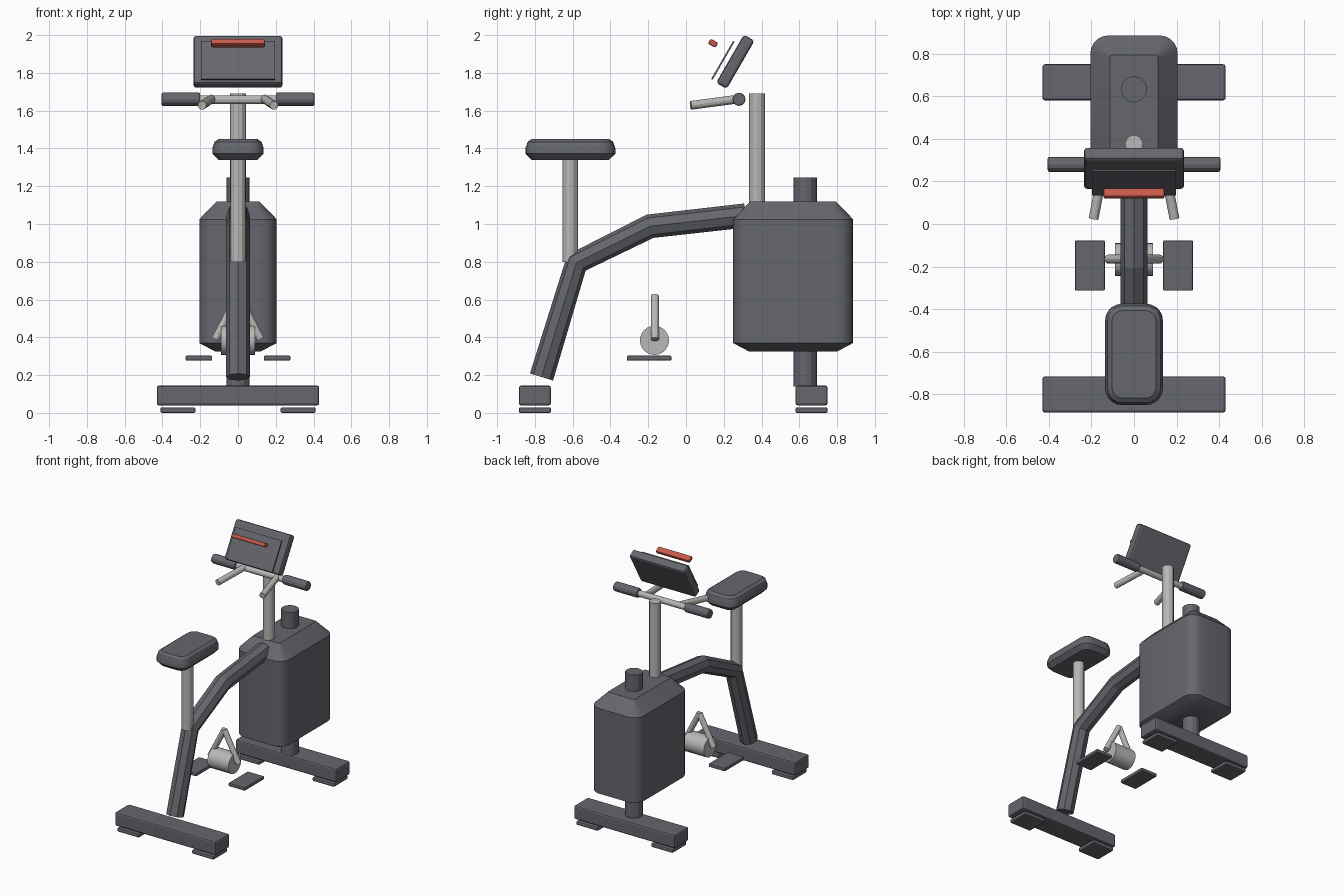
import bpy, bmesh, math
from mathutils import Vector, Matrix

cube = bpy.data.objects.get("Cube")
if cube:
    bpy.data.objects.remove(cube, do_unlink=True)


def material(name, rgb):
    m = bpy.data.materials.new(name)
    m.use_nodes = True
    m.diffuse_color = (*rgb, 1)
    m.node_tree.nodes["Principled BSDF"].inputs["Base Color"].default_value = (*rgb, 1)
    return m


DARK = material("charcoal", (0.13, 0.135, 0.155))
LIGHT = material("light_steel", (0.48, 0.48, 0.47))
RED = material("red", (0.58, 0.1, 0.07))


def finish(bm, name, mat, smooth=False):
    bmesh.ops.recalc_face_normals(bm, faces=bm.faces)
    me = bpy.data.meshes.new(name)
    bm.to_mesh(me)
    bm.free()
    me.materials.append(mat)
    ob = bpy.data.objects.new(name, me)
    bpy.context.collection.objects.link(ob)
    if smooth:
        bpy.ops.object.select_all(action="DESELECT")
        ob.select_set(True)
        bpy.context.view_layer.objects.active = ob
        bpy.ops.object.shade_smooth_by_angle(angle=math.radians(30))
    return ob


def box(name, centre, size, mat, bevel=0.0, tilt=0.0):
    """Bevelled box, tilted about x."""
    bm = bmesh.new()
    bmesh.ops.create_cube(bm, size=1, matrix=Matrix.Diagonal((*size, 1)))
    if bevel:
        bmesh.ops.bevel(bm, geom=bm.edges[:], offset=bevel, segments=2,
                        profile=0.5, affect="EDGES")
    bm.transform(Matrix.Translation(centre) @ Matrix.Rotation(tilt, 4, "X"))
    return finish(bm, name, mat)


def rod(name, a, b, r, mat, sides=12, bevel=0.0, smooth=False):
    """Cylinder between two points."""
    a, b = Vector(a), Vector(b)
    bm = bmesh.new()
    bmesh.ops.create_cone(bm, cap_ends=True, segments=sides, radius1=r,
                          radius2=r, depth=(b - a).length)
    if bevel:
        rims = [e for e in bm.edges if abs(e.verts[0].co.z - e.verts[1].co.z) < 1e-5]
        bmesh.ops.bevel(bm, geom=rims, offset=bevel, segments=2,
                        profile=0.5, affect="EDGES")
    turn = (b - a).to_track_quat("Z", "Y").to_matrix().to_4x4()
    bm.transform(Matrix.Translation((a + b) / 2) @ turn)
    return finish(bm, name, mat, smooth)


def rounded_loft(name, cy, half_x, half_y, radius, levels, mat, smooth=False):
    """Rounded rectangle stacked through (z, inset) levels."""
    bm = bmesh.new()
    rings = []
    for z, inset in levels:
        hx, hy = half_x - inset, half_y - inset
        r = max(radius - inset, 0.012)
        ring = []
        for i, (sx, sy) in enumerate(((1, 1), (-1, 1), (-1, -1), (1, -1))):
            for k in range(6):
                t = math.radians(90 * i + 18 * k)
                ring.append(bm.verts.new((sx * (hx - r) + r * math.cos(t),
                                          cy + sy * (hy - r) + r * math.sin(t), z)))
        rings.append(ring)
    n = len(rings[0])
    for lo, hi in zip(rings, rings[1:]):
        for i in range(n):
            j = (i + 1) % n
            bm.faces.new((lo[i], lo[j], hi[j], hi[i]))
    bm.faces.new(rings[0][::-1])
    bm.faces.new(rings[-1])
    return finish(bm, name, mat, smooth)


def bent_tube(name, points, r, mat):
    """Eight-sided tube along a bent path."""
    cu = bpy.data.curves.new(name, "CURVE")
    cu.dimensions = "3D"
    cu.bevel_depth = r
    cu.bevel_resolution = 2
    cu.use_fill_caps = True
    sp = cu.splines.new("POLY")
    sp.points.add(len(points) - 1)
    for p, (y, z) in zip(sp.points, points):
        p.co = (0, y, z, 1)
    sp.use_smooth = False
    cu.materials.append(mat)
    ob = bpy.data.objects.new(name, cu)
    bpy.context.collection.objects.link(ob)
    bpy.ops.object.select_all(action="DESELECT")
    ob.select_set(True)
    bpy.context.view_layer.objects.active = ob
    bpy.ops.object.convert(target="MESH")


SIDES = (("left", 1), ("right", -1))

# Floor beams and rubber pads
for end, y in (("front", -0.8), ("rear", 0.665)):
    box(end + "_floor_beam", (0, y, 0.092), (0.86, 0.17, 0.105), DARK, 0.012)
    for side, s in SIDES:
        box(f"{end}_{side}_floor_pad", (s * 0.318, y, 0.0145),
            (0.185, 0.17, 0.029), DARK, 0.008)

# Flywheel housing with its post
rounded_loft("flywheel_housing", 0.567, 0.205, 0.318, 0.085,
             ((0.325, 0.085), (0.37, 0), (1.025, 0), (1.12, 0.092)), DARK, True)
rod("rear_post", (0, 0.632, 0.14), (0, 0.632, 1.245), 0.062, DARK)

# Main frame
bent_tube("main_frame", ((-0.765, 0.19), (-0.58, 0.795), (-0.19, 0.988), (0.315, 1.045)),
          0.064, DARK)

# Seat
rod("seat_post", (0, -0.613, 0.8), (0, -0.613, 1.35), 0.041, LIGHT)
rounded_loft("seat", -0.612, 0.136, 0.238, 0.08,
             ((1.34, 0.033), (1.372, 0), (1.402, 0), (1.435, 0.012), (1.45, 0.033)),
             DARK, True)

# Handlebar
rod("handlebar_mast", (0, 0.376, 1.05), (0, 0.376, 1.69), 0.042, LIGHT)
rod("handlebar", (-0.25, 0.28, 1.658), (0.25, 0.28, 1.658), 0.023, LIGHT)
for side, s in SIDES:
    rod(side + "_grip", (s * 0.2, 0.28, 1.66), (s * 0.405, 0.28, 1.66), 0.035,
        DARK, 12, 0.008)
    rod(side + "_handlebar_horn", (s * 0.14, 0.28, 1.662), (s * 0.19, 0.025, 1.628),
        0.023, LIGHT)

# Console, leaning back
LEAN = math.radians(-30)
box("console", (0, 0.261, 1.859), (0.47, 0.065, 0.294), DARK, 0.015, LEAN)
box("console_screen", (0, 0.195, 1.866), (0.394, 0.009, 0.232), DARK, 0, LEAN)
box("console_display_bar", (0, 0.143, 1.957), (0.285, 0.046, 0.03), RED, 0.008, LEAN)

# Crank and pedals
rod("crank_hub", (-0.09, -0.167, 0.384), (0.09, -0.167, 0.384), 0.077, LIGHT, 24,
    smooth=True)
for side, s in SIDES:
    rod(side + "_crank_arm", (s * 0.12, -0.165, 0.39), (0, -0.165, 0.62), 0.021, LIGHT)
    box(side + "_pedal", (s * 0.207, -0.195, 0.29), (0.14, 0.236, 0.026), DARK, 0.006)
